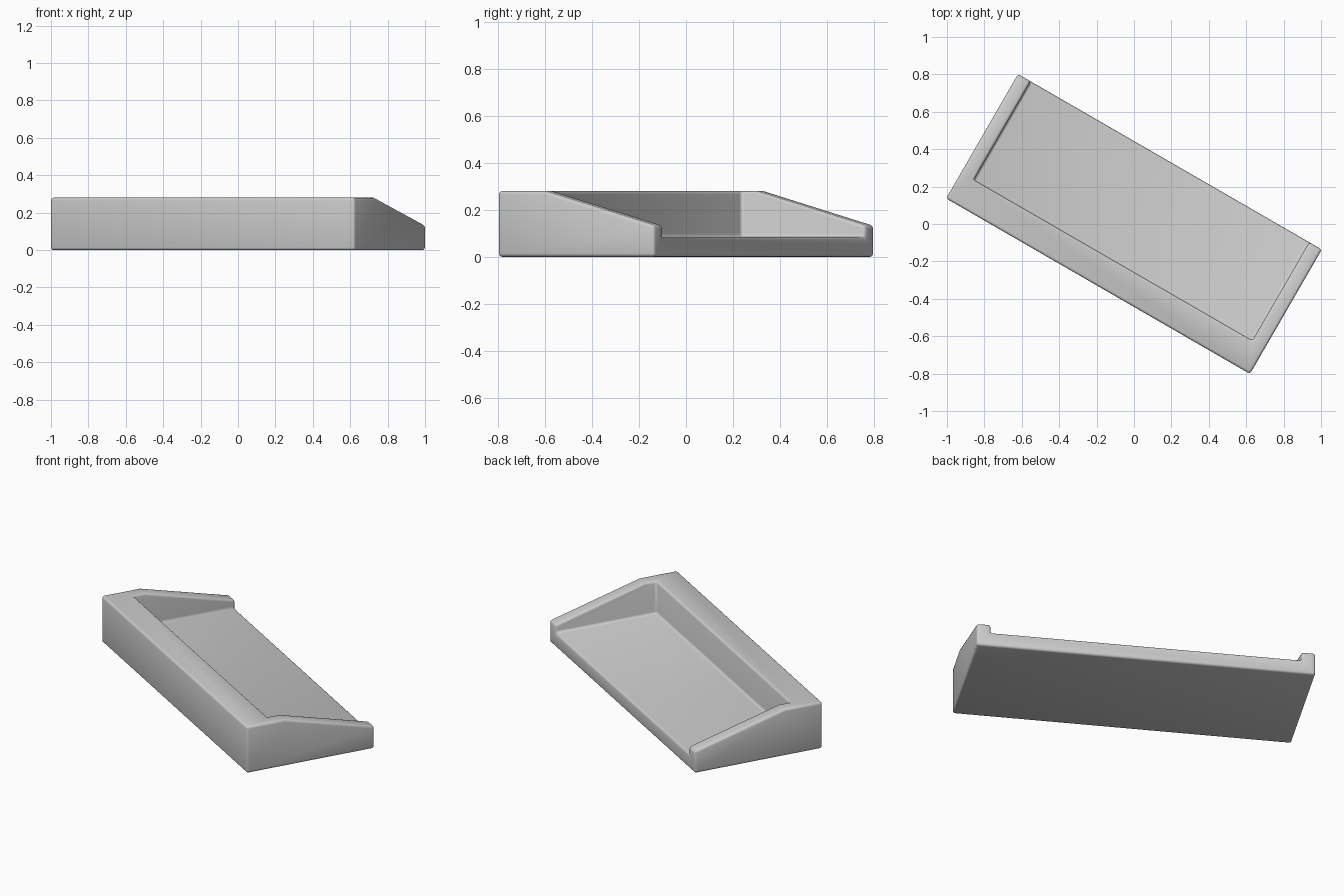
import bpy, bmesh, math

if "Cube" in bpy.data.objects:
    bpy.data.objects.remove(bpy.data.objects["Cube"])


def extrude_profile(name, profile, half_width):
    """Extrude a (y, z) side profile symmetrically along x."""
    bm = bmesh.new()
    face = bm.faces.new([bm.verts.new((-half_width, y, z)) for y, z in profile])
    ext = bmesh.ops.extrude_face_region(bm, geom=[face])
    verts = [g for g in ext["geom"] if isinstance(g, bmesh.types.BMVert)]
    bmesh.ops.translate(bm, verts=verts, vec=(2 * half_width, 0, 0))
    bmesh.ops.recalc_face_normals(bm, faces=bm.faces)
    mesh = bpy.data.meshes.new(name)
    bm.to_mesh(mesh)
    bm.free()
    obj = bpy.data.objects.new(name, mesh)
    bpy.context.collection.objects.link(obj)
    obj.rotation_euler.z = math.radians(-30)
    return obj


# Solid tray body: tall front, sides sloping down to the back
tray = extrude_profile("tray", [(-0.384, 0), (0.384, 0), (0.384, 0.133),
                                (-0.155, 0.28), (-0.384, 0.28)], 0.938)

# Pocket open to the top and back
cutter = extrude_profile("pocket_cutter", [(-0.224, 0.085), (0.8, 0.085),
                                           (0.8, 0.6), (-0.224, 0.6)], 0.860)
cutter.hide_render = True

cut = tray.modifiers.new("pocket", 'BOOLEAN')
cut.operation = 'DIFFERENCE'
cut.solver = 'EXACT'
cut.object = cutter

# Softly rounded edges
bevel = tray.modifiers.new("rounded_edges", 'BEVEL')
bevel.width = 0.014
bevel.segments = 3
bevel.limit_method = 'ANGLE'
bevel.angle_limit = math.radians(30)

# Apply the modifiers, drop the cutter and shade smooth
bpy.context.view_layer.objects.active = tray
tray.select_set(True)
for name in ("pocket", "rounded_edges"):
    bpy.ops.object.modifier_apply(modifier=name)
bpy.data.objects.remove(cutter)
bpy.ops.object.shade_smooth_by_angle(angle=math.radians(35))
